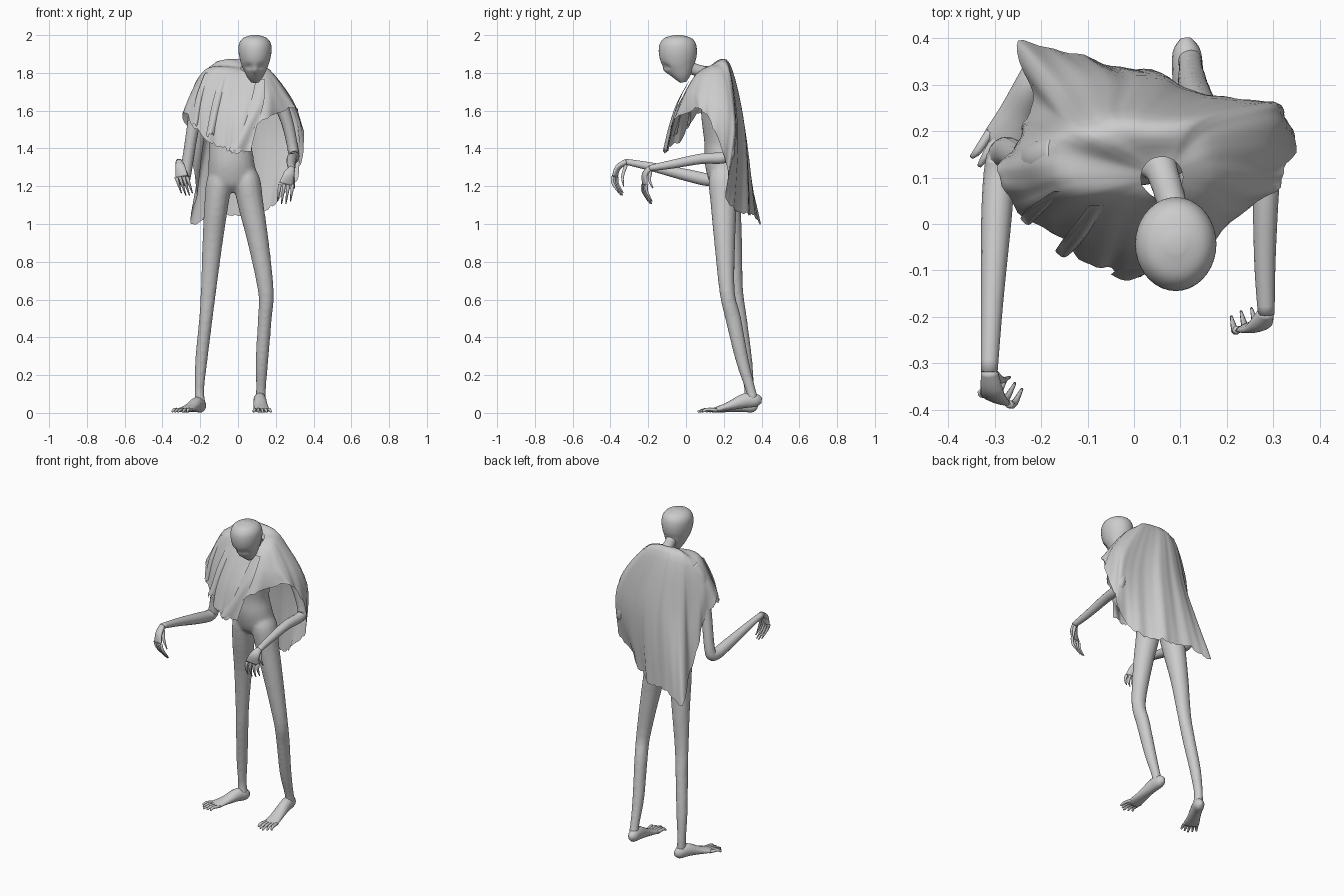
import bpy, bmesh, math, random
from mathutils import Vector as V

random.seed(4)


def spline(pts, n, cyclic=False):
    """Catmull-Rom through tuples of any length."""
    pts = [tuple(p) for p in pts]
    m = len(pts)
    get = (lambda i: pts[i % m]) if cyclic else (lambda i: pts[max(0, min(m - 1, i))])
    out = []
    for i in range(m if cyclic else m - 1):
        for k in range(n):
            t = k / n
            out.append(tuple(0.5 * (2 * b + (c - a) * t + (2 * a - 5 * b + 4 * c - d) * t * t
                                    + (3 * b - a - 3 * c + d) * t ** 3)
                             for a, b, c, d in zip(get(i - 1), get(i), get(i + 1), get(i + 2))))
    if not cyclic:
        out.append(pts[-1])
    return out


def grid_object(name, rows, cap, closed=True):
    bm = bmesh.new()
    vs = [[bm.verts.new(p) for p in r] for r in rows]
    n = len(vs[0])
    for a, b in zip(vs, vs[1:]):
        for i in range(n if closed else n - 1):
            j = (i + 1) % n
            bm.faces.new((a[i], a[j], b[j], b[i]))
    if cap:
        bm.faces.new(vs[0])
        bm.faces.new(vs[-1])
    bmesh.ops.recalc_face_normals(bm, faces=bm.faces)
    me = bpy.data.meshes.new(name)
    bm.to_mesh(me)
    bm.free()
    for p in me.polygons:
        p.use_smooth = True
    ob = bpy.data.objects.new(name, me)
    bpy.context.collection.objects.link(ob)
    return ob


def tube(name, pts, side=(1, 0, 0), sides=14, n=4):
    """Loft ellipses (x, y, z, half width along side, half depth) along a path."""
    pts = spline(pts, n)
    rows = []
    for i, p in enumerate(pts):
        t = (V(pts[min(i + 1, len(pts) - 1)][:3]) - V(pts[max(i - 1, 0)][:3])).normalized()
        s = V(side)
        s = (s - t * s.dot(t)).normalized()
        u = t.cross(s)
        rows.append([V(p[:3]) + s * p[3] * math.cos(a) + u * p[4] * math.sin(a)
                     for a in (2 * math.pi * k / sides for k in range(sides))])
    return grid_object(name, rows, True)


# head: stacked horizontal rings, with eye hollows and a nose
head = tube("head", [(.09, -.015, 1.75, .02, .016), (.09, -.02, 1.78, .043, .045),
                     (.09, -.028, 1.82, .062, .072), (.09, -.037, 1.86, .077, .092),
                     (.09, -.043, 1.91, .087, .101), (.09, -.043, 1.955, .084, .095),
                     (.09, -.043, 1.985, .062, .07), (.09, -.043, 2.0, .02, .02)], sides=36, n=5)
for v in head.data.vertices:
    if v.co.y < -.03:
        for ex in (.055, .125):
            d = math.hypot((v.co.x - ex) / 1.3, v.co.z - 1.832)
            v.co.y += .018 * math.exp(-(d / .015) ** 2)
        v.co.y -= .012 * math.exp(-((v.co.x - .09) / .01) ** 2 - ((v.co.z - 1.808) / .018) ** 2)

# torso, neck and legs, blended into one skin
body = [
    tube("neck", [(.04, .17, 1.75, .04, .04), (.065, .1, 1.8, .035, .035),
                  (.085, .03, 1.825, .033, .033), (.09, -.01, 1.87, .035, .035)]),
    tube("body", [(-.025, .22, 1.17, .05, .05), (-.027, .215, 1.22, .125, .085),
                  (-.035, .195, 1.32, .122, .095), (-.04, .185, 1.43, .115, .088),
                  (-.025, .18, 1.58, .135, .1), (0, .175, 1.72, .16, .09), (.02, .17, 1.8, .08, .06)],
         sides=20),
    tube("left_leg", [(.03, .2, 1.33, .03, .04), (.045, .2, 1.24, .07, .08), (.068, .2, 1.1, .068, .07),
                      (.108, .205, .9, .056, .056), (.148, .218, .64, .042, .041), (.142, .25, .5, .037, .042),
                      (.127, .297, .28, .034, .035), (.122, .34, .13, .027, .027), (.12, .355, .07, .03, .03)]),
    tube("right_leg", [(-.08, .2, 1.33, .03, .04), (-.097, .21, 1.24, .066, .08), (-.115, .22, 1.1, .064, .072),
                       (-.135, .245, .9, .054, .053), (-.155, .265, .66, .042, .037), (-.17, .285, .5, .036, .038),
                       (-.194, .318, .28, .033, .033), (-.204, .335, .12, .025, .027),
                       (-.2, .335, .05, .03, .03)])]
bpy.ops.object.select_all(action='DESELECT')
for ob in body:
    ob.select_set(True)
bpy.context.view_layer.objects.active = body[1]
bpy.ops.object.join()
mod = body[1].modifiers.new("blend", 'REMESH')
mod.mode, mod.voxel_size, mod.use_smooth_shade = 'VOXEL', .009, True
mod = body[1].modifiers.new("soften", 'SMOOTH')
mod.iterations = 8


def foot(name, heel, toe, lift):
    h, e = V((*heel, 0)), V((*toe, 0))
    d = e - h
    s = V((-d.y, d.x, 0)).normalized()

    def at(f, z, w, th):
        return (*(h + d * f + V((0, 0, z))), w, th)
    tube(name, [at(0, .035 + lift, .012, .015), at(.08, .037 + lift, .03, .035),
                at(.25, .044 + lift * .7, .034, .04), at(.5, .027 + lift * .3, .038, .023),
                at(.7, .016, .045, .014), at(.76, .013, .04, .01)], s)
    for k in range(5):
        o = s * (k - 2) * .02
        f = .98 - .035 * abs(k - 2)
        tube(name + "_toe", [(*(h + d * .68 + o * .85 + V((0, 0, .015))), .01, .009),
                             (*(h + d * .85 + o + V((0, 0, .018))), .009, .009),
                             (*(h + d * f + o * 1.15 + V((0, 0, .006))), .005, .005)], s, 8, 3)


foot("left_foot", (.112, .40), (.13, .055), .03)
foot("right_foot", (-.185, .375), (-.32, .1), 0)

# arms
tube("right_arm", [(-.15, .15, 1.77, .05, .05), (-.2, .14, 1.7, .042, .042), (-.24, .14, 1.5, .032, .033),
                   (-.275, .155, 1.28, .03, .033), (-.288, .13, 1.235, .033, .034),
                   (-.296, .02, 1.255, .033, .033), (-.306, -.17, 1.3, .024, .024),
                   (-.312, -.32, 1.33, .018, .016)], (1, 0, 0))
tube("left_arm", [(.14, .19, 1.76, .045, .045), (.2, .19, 1.69, .04, .04), (.26, .215, 1.54, .032, .033),
                  (.292, .23, 1.39, .028, .03), (.295, .2, 1.352, .029, .031),
                  (.285, .08, 1.345, .028, .028), (.282, -.08, 1.315, .023, .023),
                  (.285, -.195, 1.295, .018, .016)], (1, 0, 0))


def hand(name, wrist, k0, k1, tip, thumb):
    """Palm from wrist to the knuckle line k0-k1, four hooked fingers and a thumb."""
    w, a, b, tip = V(wrist), V(k0), V(k1), V(tip)
    mid, side = (a + b) / 2, (b - a).normalized()
    half = (b - a).length / 2
    tube(name, [(*w, .018, .016), (*(w.lerp(mid, .5) + V((0, -.014, .01))), half * .85, .014),
                (*mid, half * 1.15, .01)], side, 12)
    for k in range(4):
        base = a.lerp(b, k / 3)
        end = base + tip * (1 - .12 * abs(k - 1.5))
        bend = base.lerp(end, .4) + V((0, -.012, 0))
        tube(name + "_finger", [(*base, .01, .009), (*bend, .008, .008), (*end, .003, .003)], side, 8)
    t = V(thumb)
    tube(name + "_thumb", [(*w.lerp(t, .15), .01, .01), (*(w.lerp(t, .6) + V((0, -.012, 0))), .008, .008),
                           (*t, .003, .003)], side, 8)


hand("right_hand", (-.312, -.315, 1.33), (-.328, -.365, 1.25), (-.27, -.388, 1.25),
     (.035, .04, -.105), (-.268, -.33, 1.2))
hand("left_hand", (.285, -.19, 1.295), (.222, -.228, 1.21), (.29, -.208, 1.21),
     (-.015, .035, -.11), (.3, -.175, 1.19))

# ragged cape: columns of shoulder, middle and hem points running round the neck
cape_left = [
    [(.04, .01, 1.72), (.02, -.07, 1.56), (0, -.11, 1.38)],
    [(.12, .03, 1.76), (.14, -.015, 1.67), (.13, -.06, 1.55)],
    [(.17, .08, 1.79), (.23, .05, 1.69), (.285, .06, 1.61)],
    [(.17, .14, 1.815), (.28, .13, 1.67), (.335, .13, 1.54)],
    [(.16, .2, 1.815), (.31, .24, 1.58), (.335, .22, 1.3)],
    [(.13, .225, 1.83), (.285, .265, 1.48), (.24, .21, 1.15)],
    [(.07, .225, 1.845), (.17, .275, 1.5), (.14, .26, 1.08)],
    [(0, .23, 1.85), (.05, .31, 1.5), (.02, .33, 1.05)]]
cape_right = [
    [(-.05, .23, 1.85), (-.06, .31, 1.5), (-.12, .36, 1.05)],
    [(-.1, .215, 1.845), (-.16, .29, 1.45), (-.245, .39, 1.01)],
    [(-.14, .2, 1.835), (-.195, .23, 1.45), (-.22, .25, 1.2)],
    [(-.16, .16, 1.825), (-.245, .17, 1.66), (-.26, .17, 1.48)],
    [(-.155, .1, 1.825), (-.235, .08, 1.69), (-.29, .08, 1.6)],
    [(-.12, .06, 1.81), (-.185, .02, 1.64), (-.18, -.02, 1.46)],
    [(-.04, .04, 1.775), (-.07, -.04, 1.59), (-.08, -.09, 1.41)]]
lines = []
for col in cape_left + cape_right:
    d = V((col[0][0] - .06, col[0][1] - .09, 0)).normalized() * .045
    lines.append(spline([(.06 + d.x, .1 + d.y, 1.825 + .5 * d.y)] + col, 6))
rows = []
for r in range(len(lines[0])):
    ring = spline([ln[r] for ln in lines], 8, True)
    t = r / (len(lines[0]) - 1)
    row = []
    for i, p in enumerate(ring):
        p = V(p)
        out = V((p.x, p.y - .15, 0)).normalized()
        a = 2 * math.pi * i / len(ring)
        p += out * t * t * (.008 * math.sin(13 * a + 2 * t) + .003 * math.sin(29 * a))
        if r == len(lines[0]) - 1:
            p.z += random.uniform(-.012, .008)
        row.append(p)
    rows.append(row)
grid_object("cape", rows, False)


def rag(name, pts, width, waves):
    """Loose rippled strip of cloth hanging along a path."""
    path = spline(pts, 6)
    strip = []
    for i, p in enumerate(path):
        f = i / (len(path) - 1)
        strip.append([V(p) + V((width * (c / 12 - .5) * (.4 + .6 * f),
                                .012 * f * math.sin(waves * c / 2 + 3 * f),
                                random.uniform(-.012, .012) if f == 1 else 0)) for c in range(13)])
    grid_object(name, strip, False, False)


# loose folds on the chest and sleeve
rag("chest_fold", [(.12, .02, 1.765), (.1, -.045, 1.64), (.05, -.085, 1.51), (.01, -.11, 1.39)], .12, 1)
rag("chest_rag", [(-.08, .04, 1.78), (-.11, -.02, 1.63), (-.13, -.06, 1.47)], .08, 1.2)
rag("sleeve_rag", [(-.16, .07, 1.8), (-.2, .03, 1.66), (-.21, .01, 1.52)], .07, 1.2)
